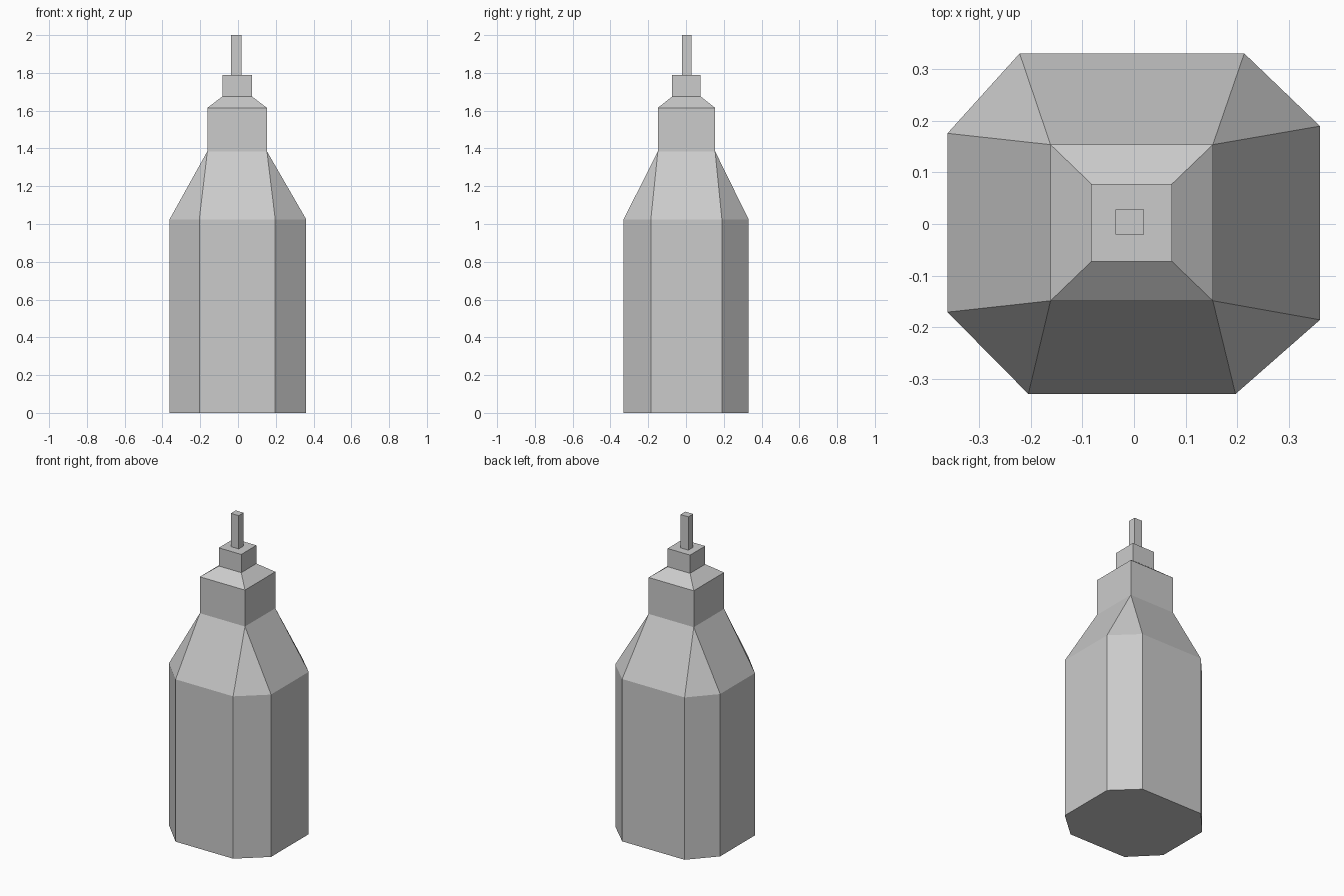
import bpy
import bmesh

if "Cube" in bpy.data.objects:
    bpy.data.objects.remove(bpy.data.objects["Cube"])


def rect(x0, x1, y0, y1, z, double=False):
    """Rectangle ring; double repeats each corner so it can join an octagon."""
    pts = [(x0, y1), (x1, y1), (x1, y0), (x0, y0)]
    if double:
        pts = [p for p in pts for _ in range(2)]
        pts = pts[1:] + pts[:1]      # start on the back edge
        pts = pts[-1:] + pts[:-1]
    return [(x, y, z) for x, y in pts]


def loft(name, rings, cap_bottom=False, cap_top=False):
    """Skin a stack of rings, merging repeated corners."""
    bm = bmesh.new()
    loops = [[bm.verts.new(p) for p in r] for r in rings]
    n = len(loops[0])
    for a, b in zip(loops, loops[1:]):
        for i in range(n):
            j = (i + 1) % n
            bm.faces.new((a[i], a[j], b[j], b[i]))
    if cap_bottom:
        bm.faces.new(loops[0])
    if cap_top:
        bm.faces.new(loops[-1])
    bmesh.ops.remove_doubles(bm, verts=bm.verts[:], dist=1e-5)
    bmesh.ops.recalc_face_normals(bm, faces=bm.faces[:])
    if sum(f.normal.dot(f.calc_center_median()) for f in bm.faces
           if abs(f.normal.z) < 0.1) < 0:
        bmesh.ops.reverse_faces(bm, faces=bm.faces[:])
    mesh = bpy.data.meshes.new(name)
    bm.to_mesh(mesh)
    bm.free()
    obj = bpy.data.objects.new(name, mesh)
    bpy.context.collection.objects.link(obj)
    return obj


# Uneven octagonal outline, clockwise; pairs match the square neck corners
outline = [(-0.362, 0.176), (-0.222, 0.331), (0.214, 0.331), (0.361, 0.19),
           (0.361, -0.186), (0.197, -0.33), (-0.205, -0.33), (-0.362, -0.171)]
neck = (-0.162, 0.153, -0.149, 0.154)
collar = (-0.083, 0.074, -0.073, 0.078)
tip = (-0.036, 0.019, -0.02, 0.028)

# Octagonal body with shoulder narrowing to the square neck
loft("bottle_body", [[(x, y, 0) for x, y in outline],
                     [(x, y, 1.025) for x, y in outline],
                     rect(*neck, 1.385, double=True)], cap_bottom=True)

# Square neck, sloped shoulder and small collar with flat rim
loft("neck_and_collar", [rect(*neck, 1.385), rect(*neck, 1.615),
                         rect(*collar, 1.675), rect(*collar, 1.79),
                         rect(*tip, 1.79)])

# Thin square spout
loft("spout", [rect(*tip, 1.79), rect(*tip, 2.0)], cap_top=True)
